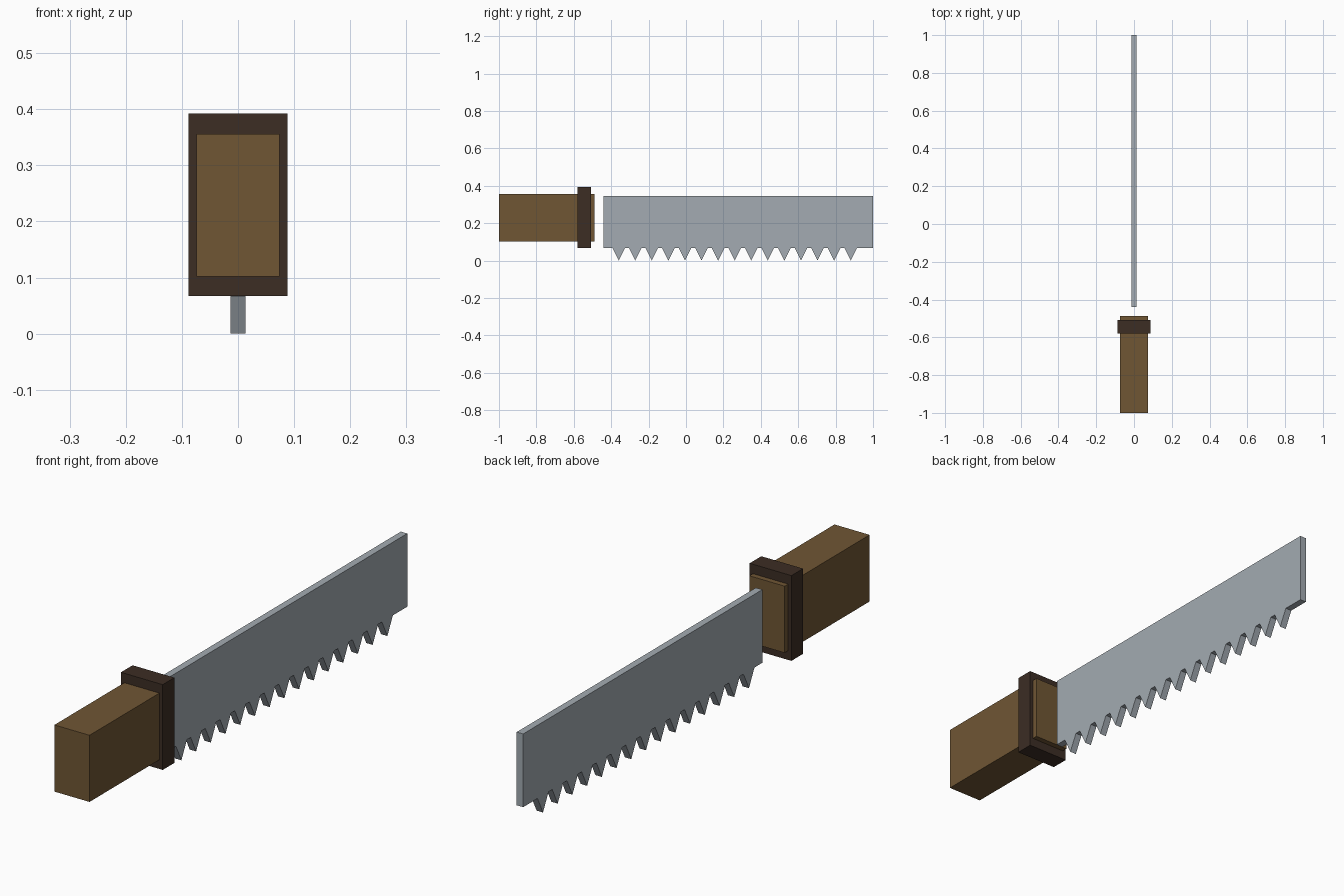
import bpy, bmesh

if "Cube" in bpy.data.objects:
    bpy.data.objects.remove(bpy.data.objects["Cube"])


def srgb(r, g, b):
    lin = lambda c: c / 12.92 if c <= 0.04045 else ((c + 0.055) / 1.055) ** 2.4
    return (lin(r / 255), lin(g / 255), lin(b / 255), 1)


def material(name, *rgb):
    m = bpy.data.materials.new(name)
    m.diffuse_color = srgb(*rgb)
    m.use_nodes = True
    m.node_tree.nodes["Principled BSDF"].inputs["Base Color"].default_value = m.diffuse_color
    return m


def extrude_profile(name, loops, half_x, mat):
    """Extrude closed (y, z) outlines symmetrically along x."""
    bm = bmesh.new()
    for loop in loops:
        face = bm.faces.new([bm.verts.new((-half_x, y, z)) for y, z in loop])
        ext = bmesh.ops.extrude_face_region(bm, geom=[face], use_keep_orig=True)
        moved = [v for v in ext["geom"] if isinstance(v, bmesh.types.BMVert)]
        bmesh.ops.translate(bm, verts=moved, vec=(2 * half_x, 0, 0))
    bmesh.ops.recalc_face_normals(bm, faces=bm.faces)
    me = bpy.data.meshes.new(name)
    bm.to_mesh(me)
    bm.free()
    me.materials.append(mat)
    ob = bpy.data.objects.new(name, me)
    bpy.context.collection.objects.link(ob)
    return ob


def rect(y0, y1, z0, z1):
    return [(y0, z0), (y1, z0), (y1, z1), (y0, z1)]


wood = material("brown wood", 112, 86, 52)
dark = material("dark brown", 60, 45, 36)
steel = material("grey steel", 163, 171, 178)

# Handle and the collar around its front end
extrude_profile("handle", [rect(-1, -0.488, 0.102, 0.356)], 0.074, wood)
extrude_profile("collar", [rect(-0.579, -0.509, 0.067, 0.392)], 0.088, dark)

# Blade plate
BOTTOM, HALF = 0.066, 0.0135
extrude_profile("blade", [rect(-0.44, 1, BOTTOM, 0.345)], HALF, steel)

# Row of pointed teeth under the blade
teeth = []
for i in range(15):
    y = -0.36 + i * 0.0886
    teeth.append([(y - 0.033, BOTTOM), (y, 0), (y + 0.033, BOTTOM)])
extrude_profile("teeth", teeth, HALF, steel)
